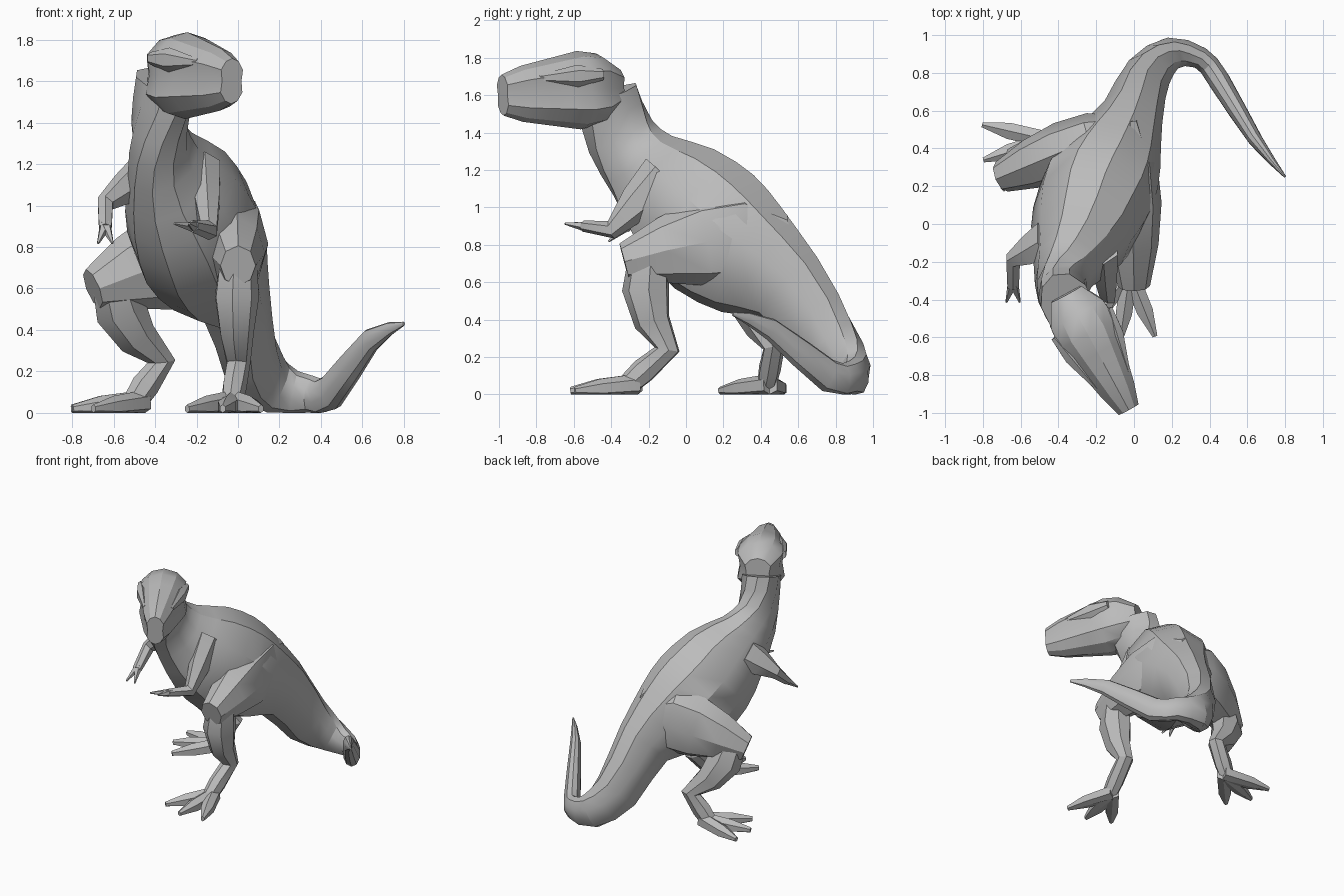
import bpy, bmesh, math
from mathutils import Vector, Matrix

cube = bpy.data.objects.get("Cube")
if cube:
    bpy.data.objects.remove(cube, do_unlink=True)

GREY = (0.5, 0.5, 0.5, 1)
hide = bpy.data.materials.new("grey_hide")
hide.use_nodes = True
hide.diffuse_color = GREY
hide.node_tree.nodes["Principled BSDF"].inputs["Base Color"].default_value = GREY

UP = Vector((0, 0, 1))
ACROSS = Vector((1, 0, 0))


def ellipse(sides):
    angles = [math.tau * i / sides for i in range(sides)]
    return [(math.sin(a), math.cos(a)) for a in angles]


def loft(name, points, heights, widths, profile, side=None):
    """Skin a profile along a path of points, kept above the ground."""
    bm = bmesh.new()
    rings = []
    last = len(points) - 1
    for i, point in enumerate(points):
        tangent = Vector()
        if i > 0:
            tangent += (point - points[i - 1]).normalized()
        if i < last:
            tangent += (points[i + 1] - point).normalized()
        tangent.normalize()
        across = side or tangent.cross(UP)
        across = (across - tangent * across.dot(tangent)).normalized()
        rise = across.cross(tangent)
        ring = []
        for u, v in profile:
            corner = point + across * u * widths[i] + rise * v * heights[i]
            corner.z = max(corner.z, 0)
            ring.append(bm.verts.new(corner))
        rings.append(ring)
    count = len(profile)
    for a, b in zip(rings, rings[1:]):
        for i in range(count):
            j = (i + 1) % count
            bm.faces.new((a[i], a[j], b[j], b[i]))
    bm.faces.new(rings[0])
    bm.faces.new(rings[-1])
    bmesh.ops.recalc_face_normals(bm, faces=bm.faces)
    mesh = bpy.data.meshes.new(name)
    bm.to_mesh(mesh)
    bm.free()
    mesh.materials.append(hide)
    part = bpy.data.objects.new(name, mesh)
    bpy.context.collection.objects.link(part)
    bpy.ops.object.select_all(action="DESELECT")
    part.select_set(True)
    bpy.context.view_layer.objects.active = part
    bpy.ops.object.shade_smooth_by_angle(angle=math.radians(30))


def refine(knots):
    """Add a rounded midpoint between each pair of knots."""
    result = [knots[0]]
    for i in range(len(knots) - 1):
        before, after = knots[max(i - 1, 0)], knots[min(i + 2, len(knots) - 1)]
        middle = (knots[i] + knots[i + 1]) * 9 / 16 - (before + after) / 16
        result += [middle, knots[i + 1]]
    return result


def leg(name, hip, knee, ankle, foot):
    hip, knee, ankle, foot = map(Vector, (hip, knee, ankle, foot))
    forward = foot - ankle
    forward.z = 0
    forward.normalize()
    outward = forward.cross(UP)

    # Deep, flattened haunch arching from hip to knee
    heights = (0.1, 0.25, 0.24, 0.18, 0.1)
    points, widths = [], []
    for i, height in enumerate(heights):
        t = i / (len(heights) - 1)
        points.append(hip.lerp(knee, t) + UP * math.sin(math.pi * t) * 0.03)
        widths.append(height * (0.45 + 0.4 * t))
    loft(name + "_thigh", points, heights, widths, ellipse(8))

    # Shin, backward ankle and long instep
    top = knee.lerp(hip, 0.15)
    bulge = forward * 0.05
    points = [top, top.lerp(ankle, 0.35) + bulge, top.lerp(ankle, 0.7) + bulge,
              ankle, ankle.lerp(foot, 0.6), foot]
    heights = (0.11, 0.13, 0.1, 0.07, 0.07, 0.06)
    widths = [height * 0.85 for height in heights]
    loft(name + "_shin", points, heights, widths, ellipse(7), outward)

    # Three flat-soled toes fanned around the heading
    heel = foot - forward * 0.05
    for label, turn in (("outer", -30), ("middle", 0), ("inner", 30)):
        aim = Matrix.Rotation(math.radians(turn), 3, "Z") @ forward
        tip = heel + aim * 0.36
        tip.z = 0.02
        points = [heel, heel.lerp(tip, 0.6), tip]
        loft(f"{name}_{label}_toe", points, (0.06, 0.05, 0.02),
             (0.05, 0.05, 0.015), ellipse(6))


def arm(name, shoulder, elbow, wrist):
    shoulder, elbow, wrist = map(Vector, (shoulder, elbow, wrist))
    heights = (0.13, 0.1, 0.05, 0.03)
    widths = [0.02 + height / 2 for height in heights]
    points = [shoulder, shoulder.lerp(elbow, 0.5), elbow, wrist]
    loft(name + "_arm", points, heights, widths, ellipse(6), ACROSS)
    # Two claws spread from the wrist
    aim = (wrist - elbow).normalized() * 0.11
    for label, spread in (("inner", -1), ("outer", 1)):
        tip = wrist + aim + ACROSS * spread * 0.035
        loft(f"{name}_{label}_claw", [wrist - aim * 0.2, tip],
             (0.03, 0.006), (0.03, 0.006), ellipse(5), ACROSS)


# Neck, trunk and curled tail: position and half height of each knot
spine = refine([Vector(knot) for knot in (
    (-0.35, -0.43, 1.6, 0.19),
    (-0.38, -0.35, 1.38, 0.19),
    (-0.36, -0.23, 1.22, 0.23),
    (-0.28, -0.05, 1.05, 0.34),
    (-0.2, 0.15, 0.87, 0.38),
    (-0.11, 0.35, 0.72, 0.33),
    (-0.02, 0.55, 0.57, 0.23),
    (0.06, 0.77, 0.26, 0.18),
    (0.19, 0.9, 0.12, 0.13),
    (0.35, 0.88, 0.09, 0.09),
    (0.45, 0.76, 0.1, 0.09),
    (0.64, 0.45, 0.35, 0.06),
    (0.8, 0.25, 0.43, 0.01))])
girth = [knot.w for knot in spine]
loft("body", [knot.xyz for knot in spine], girth,
     [half * (0.63 + half / 2) for half in girth], ellipse(10))

# Head, creased along the mouth and narrowing to the snout
nape, snout = Vector((-0.36, -0.37, 1.64)), Vector((-0.03, -0.98, 1.6))
muzzle = [(u * (0.85 if abs(v) < 0.1 else 1.1), v) for u, v in ellipse(12)]
heights = (0.11, 0.19, 0.21, 0.19, 0.17, 0.15, 0.11)
steps = [i / (len(heights) - 1) for i in range(len(heights))]
loft("head", [nape.lerp(snout, t) for t in steps], heights,
     [height * (0.87 - 0.3 * t * t) for height, t in zip(heights, steps)], muzzle)

# Brow ridges either side of the skull
beside = (snout - nape).cross(UP).normalized()
for name, sign in (("left_brow", -1), ("right_brow", 1)):
    points = [nape.lerp(snout, t) + UP * 0.08 + beside * sign * (0.2 - 0.14 * t)
              for t in (0.25, 0.45, 0.75)]
    loft(name, points, (0.03, 0.06, 0.02), (0.02, 0.04, 0.01), ellipse(6))

# One leg strides forward, the other is splayed out to the side
leg("left", (-0.02, 0.55, 0.86), (0, -0.33, 0.71), (0, -0.1, 0.24), (-0.03, -0.31, 0.05))
leg("right", (-0.03, 0.53, 0.8), (-0.7, 0.25, 0.6), (-0.37, 0.47, 0.25), (-0.5, 0.43, 0.05))

arm("left", (-0.16, -0.12, 1.17), (-0.14, -0.4, 0.88), (-0.22, -0.55, 0.9))
arm("right", (-0.46, -0.08, 1.15), (-0.64, -0.19, 1.01), (-0.64, -0.33, 0.89))
